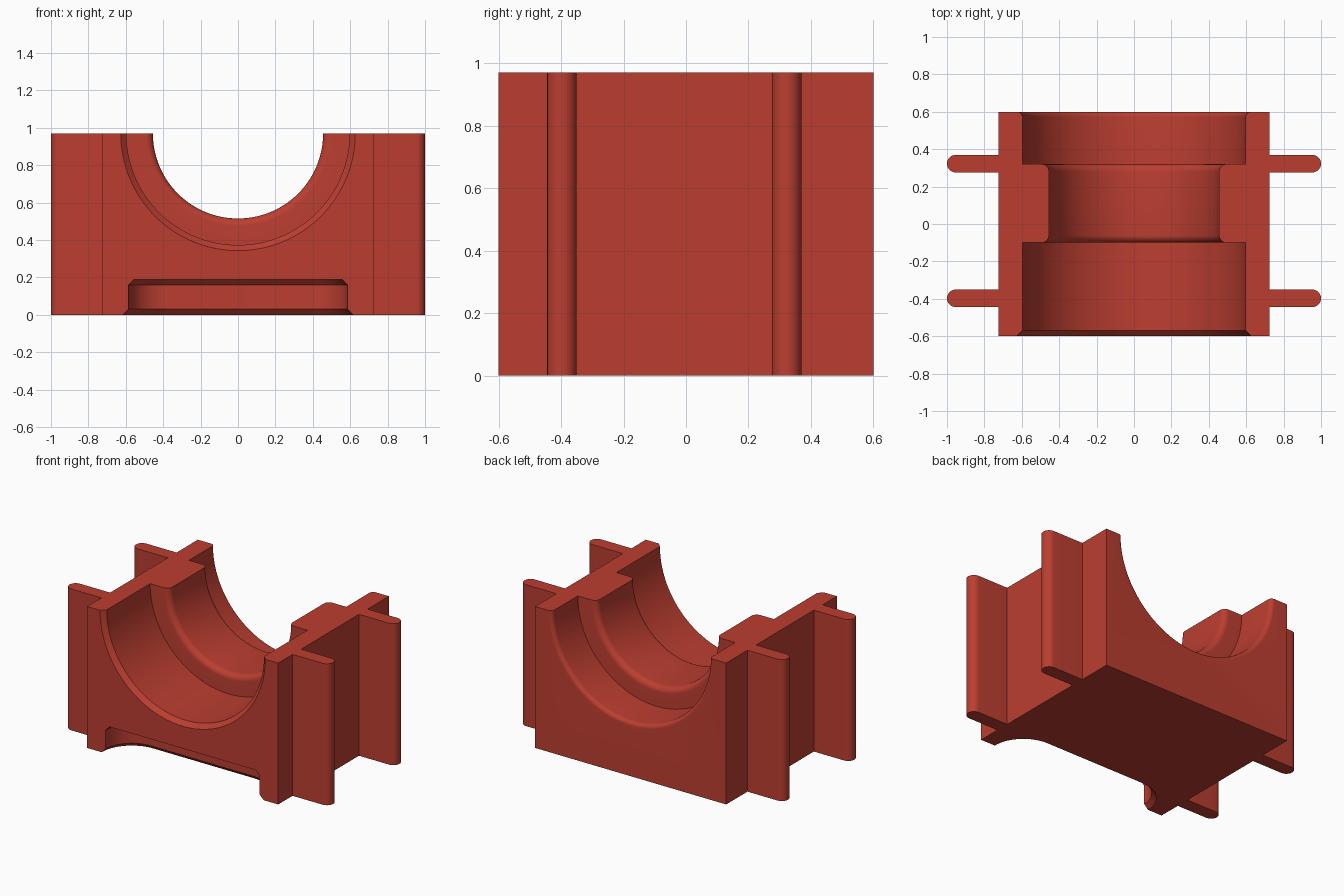
import bpy, bmesh, math

if "Cube" in bpy.data.objects:
    bpy.data.objects.remove(bpy.data.objects["Cube"])

HEIGHT, HALF_W, HALF_D = 0.97, 0.725, 0.6
FIN_R, FIN_YS = 0.047, (-0.3975, 0.3225)

red = bpy.data.materials.new("brick red")
red.diffuse_color = (0.50, 0.048, 0.030, 1)
red.use_nodes = True
red.node_tree.nodes["Principled BSDF"].inputs["Base Color"].default_value = red.diffuse_color


def make_object(name, bm):
    bmesh.ops.recalc_face_normals(bm, faces=bm.faces[:])
    mesh = bpy.data.meshes.new(name)
    bm.to_mesh(mesh)
    bm.free()
    mesh.materials.append(red)
    ob = bpy.data.objects.new(name, mesh)
    bpy.context.collection.objects.link(ob)
    return ob


def arc(cx, cy, r, a0, a1, n):
    """Points on an arc, angles in degrees."""
    return [(cx + r * math.cos(math.radians(a0 + (a1 - a0) * i / n)),
             cy + r * math.sin(math.radians(a0 + (a1 - a0) * i / n)))
            for i in range(n + 1)]


def loft(name, rings):
    """Closed solid through matching rings, capped at both ends."""
    bm = bmesh.new()
    loops = [[bm.verts.new(p) for p in ring] for ring in rings]
    n = len(loops[0])
    for a, b in zip(loops, loops[1:]):
        for i in range(n):
            j = (i + 1) % n
            bm.faces.new((a[i], a[j], b[j], b[i]))
    bm.faces.new(loops[0])
    bm.faces.new(loops[-1])
    return make_object(name, bm)


# Block outline with two round-tipped fins on each side
right = [(HALF_W, -HALF_D)]
for y in FIN_YS:
    right += [(HALF_W, y - FIN_R)]
    right += arc(1 - FIN_R, y, FIN_R, -90, 90, 16)
    right += [(HALF_W, y + FIN_R)]
right.append((HALF_W, HALF_D))
outline = right + [(-x, y) for x, y in reversed(right)]
block = loft("bearing_block", [[(x, y, z) for x, y in outline] for z in (0, HEIGHT)])

# Stepped bore: front chamfer, rounded inner collar, rounded rear rim (y, radius)
profile = [(-0.7, 0.72), (-0.57, 0.597), (-0.1, 0.597)]
profile[0] = (-0.7, 0.727)
profile += arc(-0.06, 0.495, 0.04, 180, 270, 8)
profile += arc(0.28, 0.495, 0.04, 270, 360, 8)
profile += [(0.32, 0.597)]
profile += arc(0.572, 0.625, 0.028, 270, 360, 8)
profile += [(0.7, 0.625)]
SEG = 128
bore = loft("bore_cutter", [
    [(r * math.cos(2 * math.pi * i / SEG), y, HEIGHT + r * math.sin(2 * math.pi * i / SEG))
     for i in range(SEG)] for y, r in profile])


# Rounded recess under the front edge, flared at the bottom and chamfered at the top
def recess_ring(z, r):
    half = arc(0.385, -HALF_D, r, 0, 90, 16)
    pts = [(0.385 + r, -0.75)] + half
    pts += [(-x, y) for x, y in reversed(pts)]
    return [(x, y, z) for x, y in pts]


recess = loft("recess_cutter", [recess_ring(z, r) for z, r in
                                ((-0.05, 0.28), (0.03, 0.2), (0.16, 0.2), (0.19, 0.17))])

# Cut the bore and recess, then discard the cutters
bpy.context.view_layer.objects.active = block
block.select_set(True)
for cutter in (bore, recess):
    mod = block.modifiers.new(cutter.name, 'BOOLEAN')
    mod.operation = 'DIFFERENCE'
    mod.solver = 'EXACT'
    mod.object = cutter
    bpy.ops.object.modifier_apply(modifier=mod.name)
    bpy.data.objects.remove(cutter)
bpy.ops.object.shade_smooth_by_angle(angle=math.radians(30))
